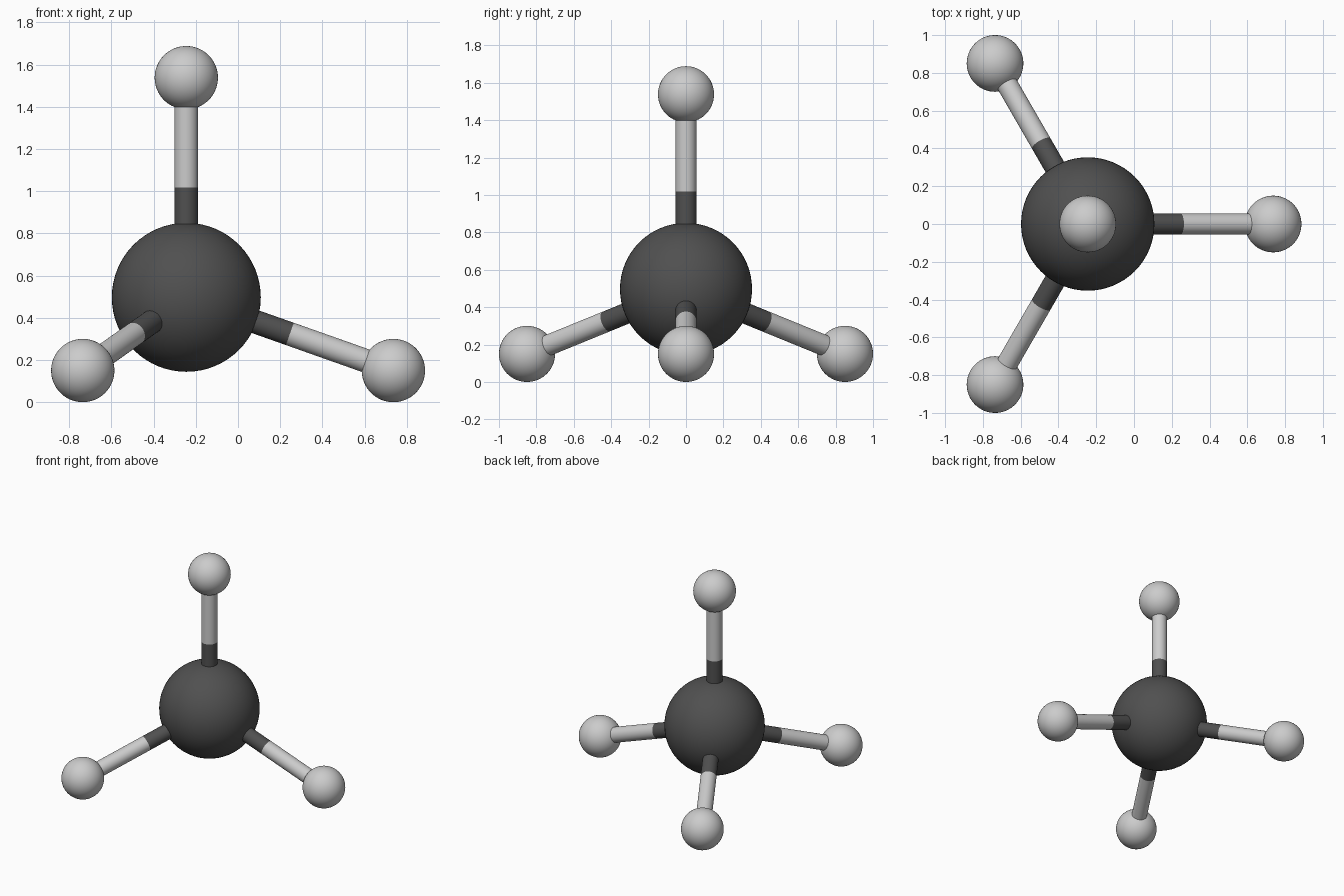
import bpy
from math import sin, cos, acos, radians
from mathutils import Vector

if "Cube" in bpy.data.objects:
    bpy.data.objects.remove(bpy.data.objects["Cube"])

BOND = 1.041                      # centre-to-centre distance
R_CORE, R_OUTER, R_BOND = 0.353, 0.15, 0.056
CORE = Vector((-0.245, 0, 0.497))

dark = bpy.data.materials.new("dark_grey")
dark.diffuse_color = (0.08, 0.08, 0.08, 1)
dark.use_nodes = True
dark.node_tree.nodes["Principled BSDF"].inputs["Base Color"].default_value = dark.diffuse_color


def finish(name, mat):
    ob = bpy.context.object
    ob.name = name
    if mat:
        ob.data.materials.append(mat)
    bpy.ops.object.shade_smooth_by_angle(angle=radians(40))
    return ob


def ball(name, centre, radius, mat=None):
    bpy.ops.mesh.primitive_uv_sphere_add(segments=64, ring_count=32, radius=radius, location=centre)
    return finish(name, mat)


def rod(name, a, b, mat=None):
    bpy.ops.mesh.primitive_cylinder_add(vertices=32, radius=R_BOND, depth=(b - a).length,
                                        location=(a + b) / 2)
    bpy.context.object.rotation_euler = (b - a).to_track_quat('Z', 'Y').to_euler()
    return finish(name, mat)


# Central atom
ball("central_atom", CORE, R_CORE, dark)

# Tetrahedral directions: one straight up, three spread below
tilt = acos(-1 / 3)
directions = [Vector((0, 0, 1))]
for k in range(3):
    turn = radians(120 * k)
    directions.append(Vector((sin(tilt) * cos(turn), sin(tilt) * sin(turn), cos(tilt))))

# Outer atoms with two-tone bonds that change colour halfway
for i, d in enumerate(directions, 1):
    tip = CORE + d * BOND
    middle = CORE + d * BOND / 2
    ball(f"outer_atom_{i}", tip, R_OUTER)
    rod(f"inner_bond_{i}", CORE + d * R_CORE * 0.8, middle, dark)
    rod(f"outer_bond_{i}", middle, tip - d * R_OUTER * 0.7)
